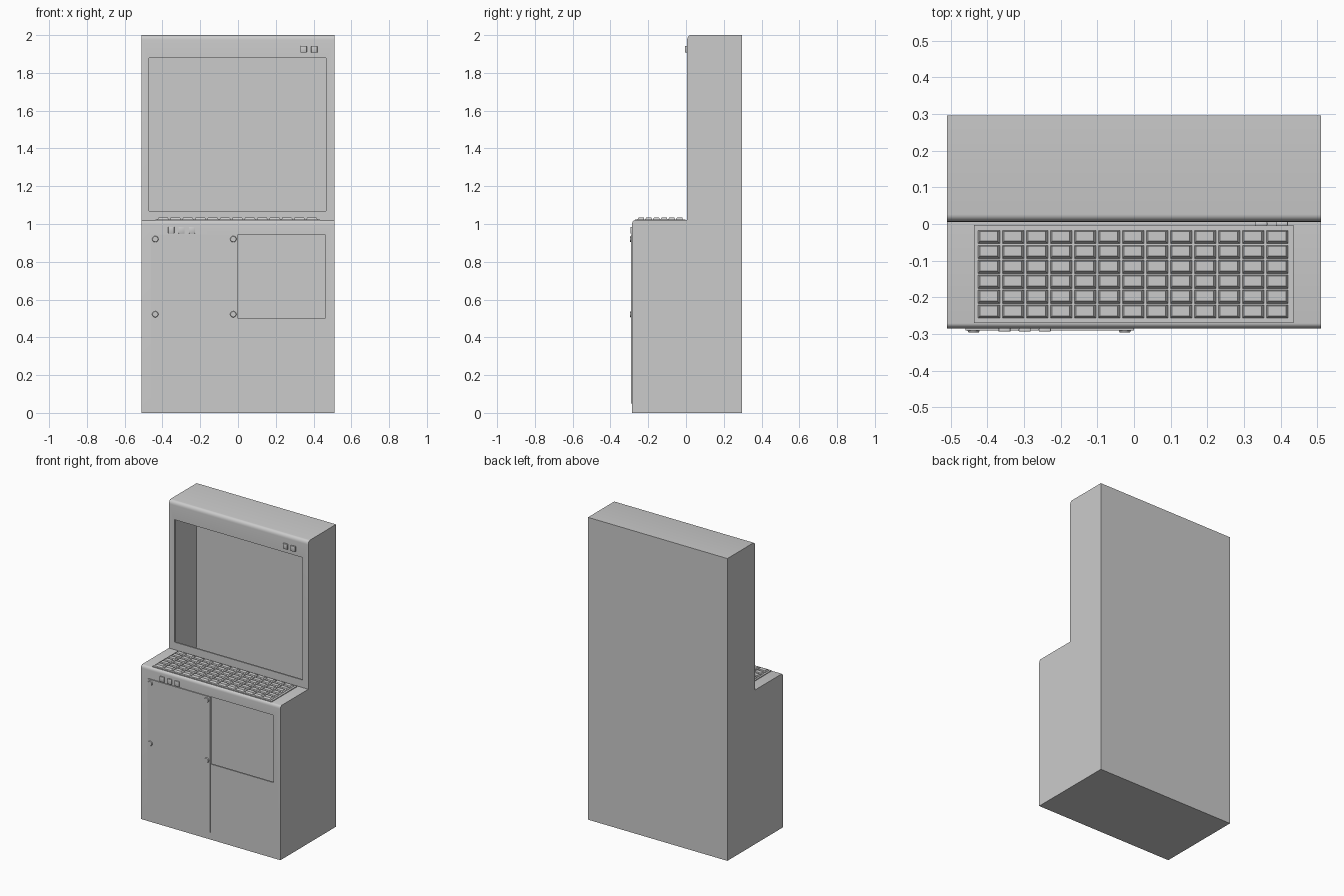
import bpy, bmesh, math
from mathutils import Vector

if "Cube" in bpy.data.objects:
    bpy.data.objects.remove(bpy.data.objects["Cube"])

HALF_W = 0.51
BACK, UPPER_FRONT, LOWER_FRONT = 0.296, 0.006, -0.285
SHELF_Z, TOP_Z = 1.02, 2.0


def finish(name, bm, smooth=True):
    me = bpy.data.meshes.new(name)
    bm.to_mesh(me)
    bm.free()
    ob = bpy.data.objects.new(name, me)
    bpy.context.collection.objects.link(ob)
    if smooth:
        bpy.ops.object.select_all(action='DESELECT')
        ob.select_set(True)
        bpy.context.view_layer.objects.active = ob
        bpy.ops.object.shade_smooth_by_angle(angle=math.radians(35))
    return ob


def box(name, x0, x1, y0, y1, z0, z1, bevel=0.0):
    bm = bmesh.new()
    bmesh.ops.create_cube(bm, size=1)
    for v in bm.verts:
        v.co = Vector((x0 + (v.co.x + .5) * (x1 - x0),
                       y0 + (v.co.y + .5) * (y1 - y0),
                       z0 + (v.co.z + .5) * (z1 - z0)))
    if bevel:
        bmesh.ops.bevel(bm, geom=bm.edges[:], offset=bevel, segments=2,
                        profile=0.5, affect='EDGES')
    return finish(name, bm)


def round_corner(y, z, ry, rz, steps=5):
    """Quarter ellipse from the front face up onto the top face."""
    return [(y + ry - ry * math.cos(a), z - rz + rz * math.sin(a))
            for a in (math.pi / 2 * i / steps for i in range(steps + 1))]


def front_with_opening(bm, y, z0, z1, hole, lip):
    """Front wall as four quads round an opening, plus a thin turned-in lip."""
    hx0, hx1, hz0, hz1 = hole

    def ring(x0, x1, a, b, yy):
        return [bm.verts.new(p) for p in
                ((x0, yy, a), (x1, yy, a), (x1, yy, b), (x0, yy, b))]
    rings = [ring(-HALF_W, HALF_W, z0, z1, y), ring(hx0, hx1, hz0, hz1, y),
             ring(hx0, hx1, hz0, hz1, y + lip)]
    for a, b in zip(rings, rings[1:]):
        for i in range(4):
            j = (i + 1) % 4
            bm.faces.new((a[i], a[j], b[j], b[i]))


# Cabinet: hollow shell from a stepped side profile
lower = round_corner(LOWER_FRONT, SHELF_Z, 0.014, 0.02)
upper = round_corner(UPPER_FRONT, TOP_Z, 0.02, 0.025)
profile = ([(BACK, 0), (LOWER_FRONT, 0)] + lower + [(UPPER_FRONT, SHELF_Z)]
           + upper + [(BACK, TOP_Z)])
open_walls = {1, 2 + len(lower)}          # the two front walls get openings
bm = bmesh.new()
left = [bm.verts.new((-HALF_W, y, z)) for y, z in profile]
right = [bm.verts.new((HALF_W, y, z)) for y, z in profile]
bm.faces.new(left[::-1])
bm.faces.new(right)
for i in range(len(profile)):
    if i not in open_walls:
        j = (i + 1) % len(profile)
        bm.faces.new((left[i], left[j], right[j], right[i]))
front_with_opening(bm, LOWER_FRONT, 0, lower[0][1], (0.0, 0.46, 0.5, 0.945), 0.01)
front_with_opening(bm, UPPER_FRONT, SHELF_Z, upper[0][1], (-0.47, 0.467, 1.07, 1.88), 0.01)
bmesh.ops.remove_doubles(bm, verts=bm.verts[:], dist=1e-5)
bmesh.ops.recalc_face_normals(bm, faces=bm.faces[:])
finish("cabinet_shell", bm)

# Keyboard: base plate and a grid of tapered keys
box("keyboard_plate", -0.437, 0.435, -0.27, -0.003, 1.016, 1.025)
COLS, ROWS = 13, 6
X0, Y0, PX, PY = -0.427, -0.016, 0.0656, 0.0407
bm = bmesh.new()
for c in range(COLS):
    for r in range(ROWS):
        kx, ky = X0 + c * PX, Y0 - r * PY
        cube = bmesh.ops.create_cube(bm, size=1)["verts"]
        for v in cube:
            is_top = v.co.z > 0
            side, back = v.co.x > 0, v.co.y > 0
            t = 1 if is_top else 0
            v.co = Vector((kx + (0.062 - 0.008 * t if side else 0.001 + 0.005 * t),
                           ky - (0.001 + 0.003 * t if back else 0.039 - 0.008 * t),
                           1.035 if is_top else 1.023))
finish("keyboard_keys", bm, smooth=False)

# Door on the lower left, with four round fixings
box("door", -0.46, 0.0, -0.291, LOWER_FRONT + 0.001, 0.05, 0.945)
for i, (x, z) in enumerate((x, z) for x in (-0.438, -0.025) for z in (0.92, 0.522)):
    bm = bmesh.new()
    bmesh.ops.create_cone(bm, cap_ends=True, segments=20, radius1=0.017,
                          radius2=0.014, depth=0.006)
    for v in bm.verts:
        v.co = Vector((x + v.co.x, -0.293 - v.co.z, z + v.co.y))
    bmesh.ops.recalc_face_normals(bm, faces=bm.faces[:])
    finish(f"door_fixing_{i + 1}", bm)

# Push buttons: three below the shelf, two above the screen
for i in range(3):
    x = -0.37 + i * 0.055
    box(f"shelf_button_{i + 1}", x, x + 0.033, -0.294, LOWER_FRONT + 0.001,
        0.95, 0.985, 0.003)
for i in range(2):
    x = 0.331 + i * 0.056
    box(f"screen_button_{i + 1}", x, x + 0.033, -0.006, UPPER_FRONT + 0.001,
        1.907, 1.942, 0.003)
